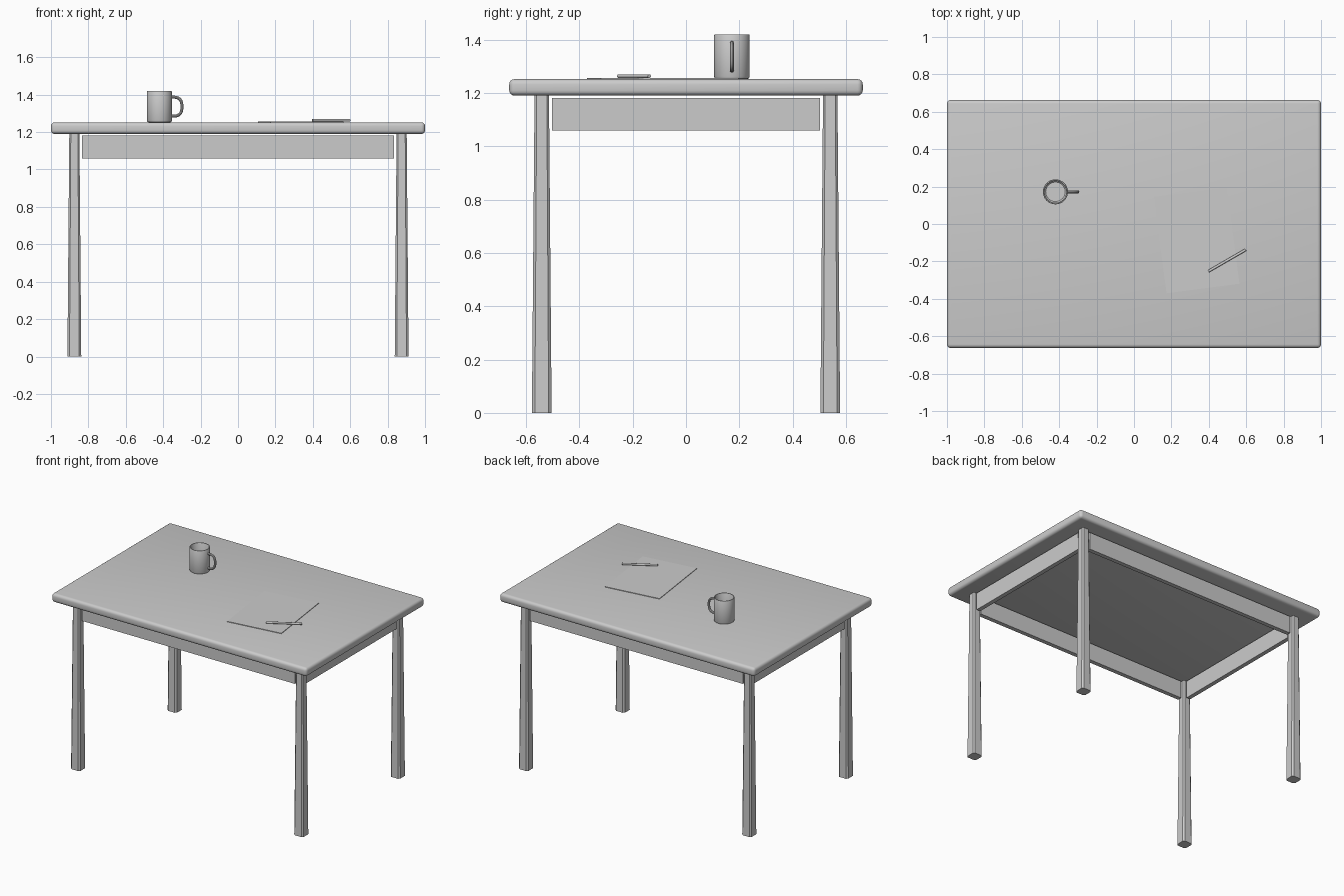
import bpy, bmesh, math
from mathutils import Matrix, Vector

if "Cube" in bpy.data.objects:
    bpy.data.objects.remove(bpy.data.objects["Cube"])

grey = bpy.data.materials.new("plain grey")
grey.diffuse_color = (0.6, 0.6, 0.6, 1)
grey.use_nodes = True
grey.node_tree.nodes["Principled BSDF"].inputs["Base Color"].default_value = grey.diffuse_color


def finish(name, bm, smooth=True):
    bmesh.ops.recalc_face_normals(bm, faces=bm.faces)
    me = bpy.data.meshes.new(name)
    bm.to_mesh(me)
    bm.free()
    ob = bpy.data.objects.new(name, me)
    bpy.context.collection.objects.link(ob)
    me.materials.append(grey)
    if smooth:
        bpy.ops.object.select_all(action='DESELECT')
        ob.select_set(True)
        bpy.context.view_layer.objects.active = ob
        bpy.ops.object.shade_smooth_by_angle(angle=math.radians(35))
    return ob


def box(name, centre, size, angle=0.0, bevel=0.0, segments=3):
    bm = bmesh.new()
    bmesh.ops.create_cube(bm, size=1)
    bmesh.ops.scale(bm, vec=size, verts=bm.verts)
    if bevel:
        bmesh.ops.bevel(bm, geom=bm.edges[:], offset=bevel, segments=segments,
                        profile=0.5, affect='EDGES')
    bmesh.ops.transform(bm, verts=bm.verts,
                        matrix=Matrix.Translation(centre) @ Matrix.Rotation(angle, 4, 'Z'))
    return finish(name, bm, smooth=bevel > 0)


# Rounded slab
TOP = 1.252
box("table_top", (0, 0, 1.221), (2.0, 1.326, 0.062), bevel=0.02, segments=4)

# Tapered legs with chamfered corners
for sx in (-1, 1):
    for sy in (-1, 1):
        bm = bmesh.new()
        rings = []
        for z, h in ((0, 0.037), (1.195, 0.027)):
            c = h * 0.7
            pts = [(h, -c), (h, c), (c, h), (-c, h), (-h, c), (-h, -c), (-c, -h), (c, -h)]
            rings.append([bm.verts.new((sx * 0.875 + x, sy * 0.541 + y, z)) for x, y in pts])
        for i in range(8):
            j = (i + 1) % 8
            bm.faces.new((rings[0][i], rings[0][j], rings[1][j], rings[1][i]))
        for r in rings:
            bm.faces.new(r)
        finish("leg", bm, smooth=False)

# Apron rails between the legs
for s in (-1, 1):
    box("long_apron", (0, s * 0.541, 1.121), (1.67, 0.03, 0.122))
    box("short_apron", (s * 0.875, 0, 1.121), (0.03, 1.004, 0.122))

# Mug body: lathed wall with an open cavity
MX, MY = -0.42, 0.172
profile = [(0, 0), (0.058, 0), (0.064, 0.003), (0.067, 0.01), (0.067, 0.163), (0.065, 0.167),
           (0.060, 0.167), (0.058, 0.163), (0.058, 0.018), (0.052, 0.012), (0, 0.012)]
bm = bmesh.new()
vs = [bm.verts.new((r, 0, z)) for r, z in profile]
es = [bm.edges.new(p) for p in zip(vs, vs[1:])]
bmesh.ops.spin(bm, geom=vs + es, axis=(0, 0, 1), cent=(0, 0, 0), steps=32, angle=math.tau)
bmesh.ops.remove_doubles(bm, verts=bm.verts, dist=1e-5)
bmesh.ops.translate(bm, verts=bm.verts, vec=(MX, MY, TOP))
finish("mug_body", bm)

# Mug handle: round section swept along a rounded loop
bm = bmesh.new()
rings = []
N, M, R = 20, 10, 0.008
for i in range(N + 1):
    a = math.pi * (i / N - 0.5)
    c, s = math.cos(a), math.sin(a)
    mid = Vector((0.062 + 0.058 * abs(c) ** 0.6, 0, 0.084 + 0.051 * math.copysign(abs(s) ** 0.75, s)))
    out = Vector((c, 0, s))
    rings.append([bm.verts.new(mid + out * R * math.cos(t) + Vector((0, R * math.sin(t), 0)))
                  for t in (math.tau * k / M for k in range(M))])
for r0, r1 in zip(rings, rings[1:]):
    for k in range(M):
        bm.faces.new((r0[k], r0[(k + 1) % M], r1[(k + 1) % M], r1[k]))
bm.faces.new(rings[0])
bm.faces.new(rings[-1])
bmesh.ops.translate(bm, verts=bm.verts, vec=(MX, MY, TOP))
finish("mug_handle", bm)

# Sheet of paper
box("paper_sheet", (0.335, -0.087, TOP + 0.002), (0.393, 0.52, 0.004), angle=math.radians(7.5))

# Pen lying on the sheet
bm = bmesh.new()
bmesh.ops.create_cone(bm, cap_ends=True, segments=12, radius1=0.007, radius2=0.007, depth=0.23)
bmesh.ops.transform(bm, verts=bm.verts,
                    matrix=Matrix.Translation((0.498, -0.195, TOP + 0.011))
                    @ Matrix.Rotation(math.radians(30), 4, 'Z')
                    @ Matrix.Rotation(math.pi / 2, 4, 'Y'))
finish("pen", bm)
